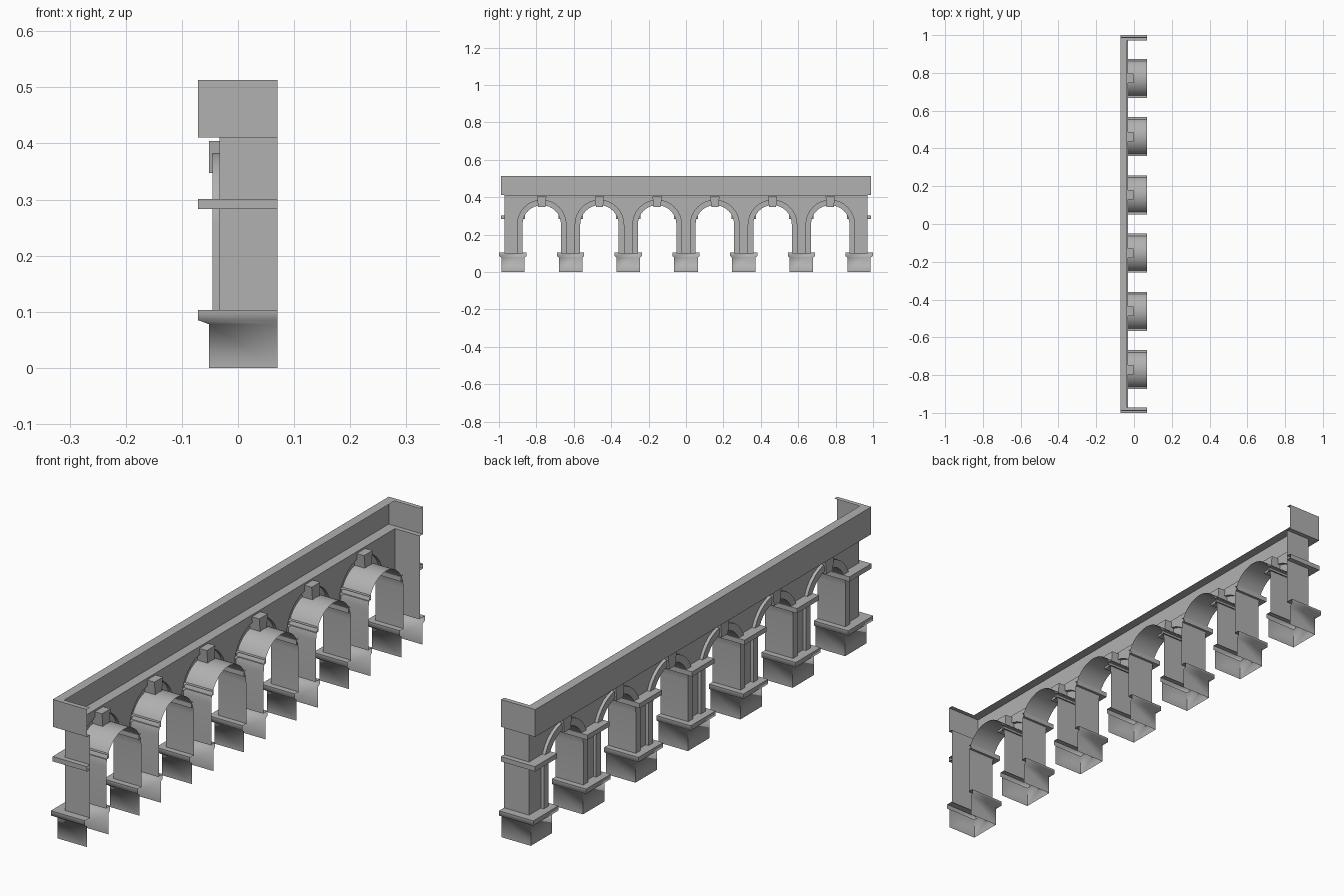
import bpy, bmesh, math

if "Cube" in bpy.data.objects:
    bpy.data.objects.remove(bpy.data.objects["Cube"])

BAY = 0.3085            # arch spacing
R_IN, R_OUT = 0.103, 0.13
SPRING, CAP_Z, WALL_TOP = 0.254, 0.103, 0.411
BACK, FACE = 0.07, -0.033
END = 0.971
CENTRES = [(k - 2.5) * BAY for k in range(6)]

# dark stone
stone = bpy.data.materials.new("stone")
stone.diffuse_color = (0.44, 0.44, 0.44, 1)
stone.use_nodes = True
stone.node_tree.nodes["Principled BSDF"].inputs["Base Color"].default_value = stone.diffuse_color


def loft(name, rings, closed=False, smooth=False):
    """Skin consecutive rings of points; the shell stays open at the back."""
    bm = bmesh.new()
    rows = [[bm.verts.new(p) for p in ring] for ring in rings]
    n = len(rows[0])
    for a, b in zip(rows, rows[1:]):
        for i in range(n if closed else n - 1):
            j = (i + 1) % n
            f = bm.faces.new((a[i], b[i], b[j], a[j]))
            if f.calc_area() < 1e-8:
                bm.faces.remove(f)
    if closed:
        bm.faces.new(rows[0])
        bm.faces.new(rows[-1])
        bmesh.ops.recalc_face_normals(bm, faces=bm.faces)
    me = bpy.data.meshes.new(name)
    bm.to_mesh(me)
    bm.free()
    me.materials.append(stone)
    ob = bpy.data.objects.new(name, me)
    bpy.context.collection.objects.link(ob)
    if smooth:
        bpy.ops.object.select_all(action='DESELECT')
        ob.select_set(True)
        bpy.context.view_layer.objects.active = ob
        bpy.ops.object.shade_smooth_by_angle(angle=math.radians(smooth))
    return ob


def arch(c, r, seg=16):
    """(y, z) outline: up one jamb, over the arch, down the other."""
    arc = [(c - r * math.cos(math.pi * i / seg), SPRING + r * math.sin(math.pi * i / seg))
           for i in range(seg + 1)]
    return [(c - r, CAP_Z - 0.003)] + arc + [(c + r, CAP_Z - 0.003)]


def band(name, y0, y1, profile, smooth=False):
    """Moulding wrapped round front and both sides; profile = (front x, side offset, z)."""
    m0, m1 = (1.35 if abs(abs(y) - END) < 1e-6 else 1 for y in (y0, y1))
    loft(name, [[(BACK, y0 - s * m0, z), (x, y0 - s * m0, z),
                 (x, y1 + s * m1, z), (BACK, y1 + s * m1, z)] for x, s, z in profile],
         smooth=smooth)


# wall with arched openings and end returns
base = [(BACK, -END, CAP_Z - 0.003), (FACE, -END, CAP_Z - 0.003)]
for c in CENTRES:
    base += [(FACE, y, z) for y, z in arch(c, R_OUT)]
base += [(FACE, END, CAP_Z - 0.003), (BACK, END, CAP_Z - 0.003)]
loft("arcade_wall", [base, [(x, y, WALL_TOP) for x, y, z in base]])

# raised arch surrounds with their soffits, and keystones
for c in CENTRES:
    loft("arch_surround", [[(x, y, z) for y, z in arch(c, r)] for r, x in
                           ((R_IN, BACK), (R_IN, -0.045), (R_OUT, -0.045), (R_OUT, FACE))],
         smooth=30)
    loft("keystone", [[(-0.052, c - w, z), (-0.052, c + w, z), (-0.003, c + w, z), (-0.003, c - w, z)]
                      for w, z in ((0.019, 0.347), (0.025, 0.404))], closed=True)

# plinths and imposts on every pier
edges = [-END] + [c + s * R_IN for c in CENTRES for s in (-1, 1)] + [END]
for y0, y1 in zip(edges[::2], edges[1::2]):
    band("plinth", y0, y1, [(-0.052, 0.012, 0), (-0.052, 0.012, 0.078), (-0.071, 0.0215, 0.085),
                            (-0.071, 0.0215, CAP_Z), (FACE, 0, CAP_Z)], smooth=75)
    band("impost", y0, y1, [(FACE, 0, 0.283), (-0.071, 0.014, 0.283),
                            (-0.071, 0.014, 0.301), (FACE, 0, 0.301)])

# channel-shaped top fascia
band("top_fascia", -END, END, [(FACE, 0, WALL_TOP), (-0.071, 0.013, WALL_TOP),
                               (-0.071, 0.013, 0.513), (-0.036, 0, 0.513)])
